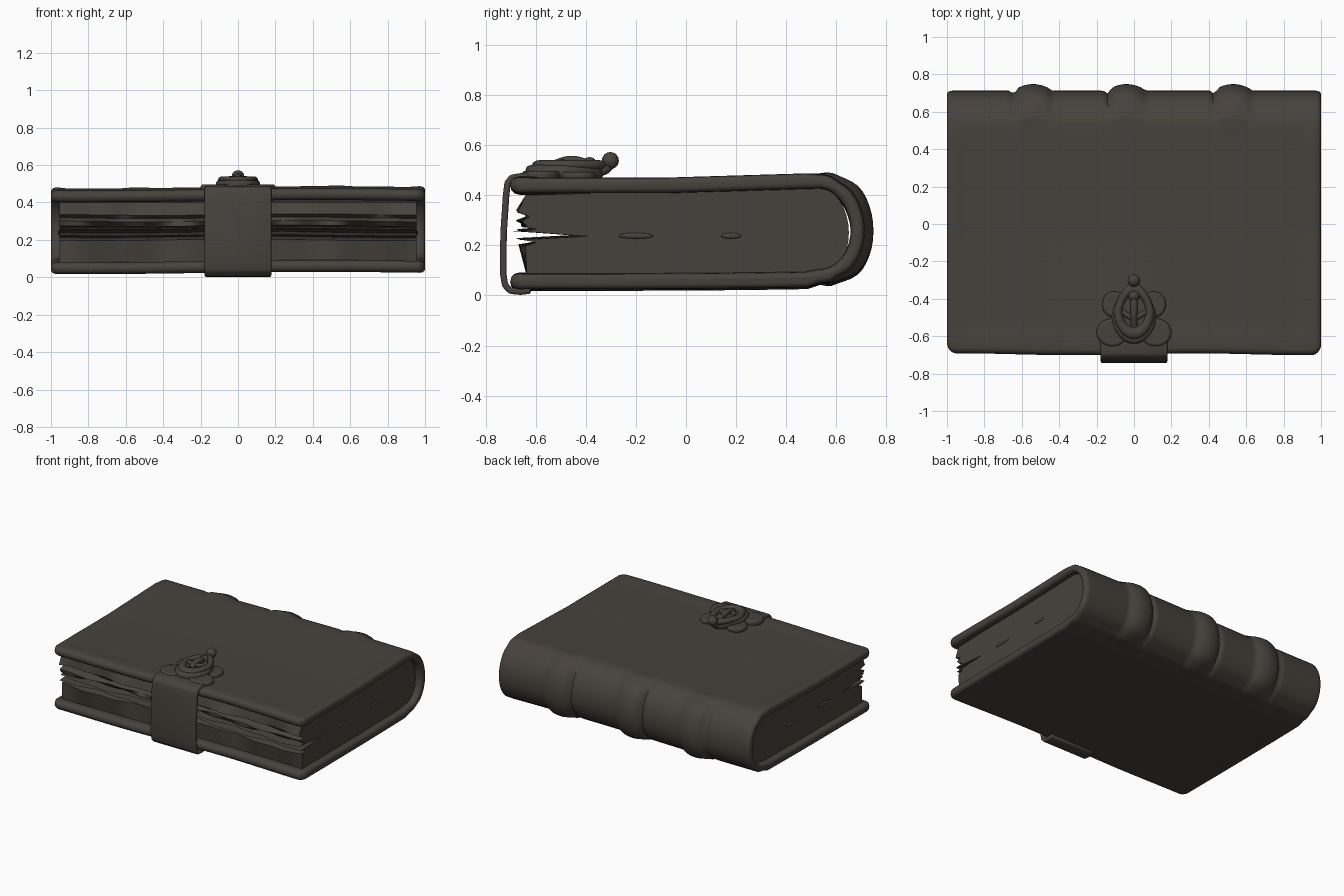
import bpy
import bmesh
import math
from mathutils import Vector

cube = bpy.data.objects.get("Cube")
if cube:
    bpy.data.objects.remove(cube)

leather = bpy.data.materials.new("dark_umber")
leather.use_nodes = True
COLOUR = (0.062, 0.054, 0.045, 1)
leather.diffuse_color = COLOUR
bsdf = leather.node_tree.nodes["Principled BSDF"]
bsdf.inputs["Base Color"].default_value = COLOUR
bsdf.inputs["Roughness"].default_value = 0.8


def finish(obj, name, angle=40):
    obj.name = name
    obj.data.materials.clear()
    obj.data.materials.append(leather)
    bpy.ops.object.select_all(action="DESELECT")
    obj.select_set(True)
    bpy.context.view_layer.objects.active = obj
    bpy.ops.object.shade_smooth_by_angle(angle=math.radians(angle))
    return obj


def loft(name, sections, closed=True, angle=40):
    """Skin a row of equal-length sections; closed loops get end caps."""
    bm = bmesh.new()
    rows = [[bm.verts.new(p) for p in s] for s in sections]
    n = len(rows[0])
    for a, b in zip(rows, rows[1:]):
        for i in range(n if closed else n - 1):
            j = (i + 1) % n
            bm.faces.new((a[i], a[j], b[j], b[i]))
    if closed:
        bm.faces.new(rows[0])
        bm.faces.new(rows[-1])
    bmesh.ops.recalc_face_normals(bm, faces=bm.faces)
    mesh = bpy.data.meshes.new(name)
    bm.to_mesh(mesh)
    bm.free()
    obj = bpy.data.objects.new(name, mesh)
    bpy.context.collection.objects.link(obj)
    return finish(obj, name, angle)


def bump(v, centre, width):
    d = abs(v - centre) / width
    return math.cos(d * math.pi / 2) ** 0.7 if d < 1 else 0


def lerp(a, b, t):
    return a + (b - a) * t


# Cover: two boards joined by a rounded spine, swept across the width
BANDS = (-0.54, -0.04, 0.53)


def cover_section(x):
    end = 1 - abs(x)
    rounding = math.sqrt(max(0, 1 - (1 - min(end / 0.028, 1)) ** 2))
    half = 0.006 + 0.022 * rounding
    front = -0.665 + 0.03 * (1 - min(end / 0.05, 1)) ** 2 + 0.005 * math.sin(5 * x)
    sway = 0.006 * math.sin(2.5 * x + 0.5)
    boards, line = 24, []
    for i in range(boards):
        t = i / boards
        line.append((lerp(front, 0.53, t), 0.058 + 0.008 * t ** 3 + sway, 0))
    for i in range(25):
        a = -math.pi / 2 + math.pi * i / 24
        rise = 0.189 + 0.008 * math.sin(a)
        line.append((0.53 + 0.155 * math.cos(a), 0.256 + rise * math.sin(a) + sway, math.cos(a)))
    for i in range(1, boards + 1):
        t = i / boards
        line.append((lerp(0.53, front, t), 0.453 - 0.018 * min(t * 2, 1) + sway, 0))
    outer, inner = [], []
    band = sum(bump(x, c, 0.1) for c in BANDS)
    nick = sum(bump(x, c - 0.1, 0.02) for c in BANDS)
    for i, (y, z, spine) in enumerate(line):
        p, q = line[max(i - 1, 0)], line[min(i + 1, len(line) - 1)]
        d = Vector((q[0] - p[0], q[1] - p[1])).normalized()
        normal = Vector((d.y, -d.x))
        rim = 0.007 * max(bump(y, front, 0.09), bump(end, 0, 0.09))
        joint = 0.006 * bump(y, 0.6, 0.03) if spine else 0
        lift = rim * (spine == 0) - joint + (0.035 * band - 0.015 * nick) * min(1, spine * 1.3)
        outer.append(Vector((y, z)) + normal * (half + lift))
        inner.append(Vector((y, z)) - normal * half)

    # Half-round edge closing one board from point a to point b
    def edge(a, b):
        mid, r = (a + b) / 2, (a - b) / 2
        return [mid + r * math.cos(k * math.pi / 6) + Vector((-r.length, 0)) * math.sin(k * math.pi / 6)
                for k in range(1, 6)]

    loop = outer + edge(outer[-1], inner[-1]) + inner[::-1] + edge(inner[0], outer[0])
    return [(x, p.x, p.y) for p in loop]


steps = [-1, -0.998, -0.993, -0.985] + [-0.97 + 1.94 * i / 110 for i in range(111)] + [0.985, 0.993, 0.998, 1]
loft("leather_cover", [cover_section(x) for x in steps], angle=60)

# Page block: rounded at the spine, with ragged splits along the fore edge
FORE_EDGE = [(0.4, -0.64), (0.335, -0.66), (0.318, -0.62), (0.3, -0.66), (0.275, -0.64),
             (0.268, -0.58), (0.26, -0.67), (0.24, -0.40), (0.226, -0.66),
             (0.215, -0.58), (0.2, -0.65), (0.075, -0.635)]


def page_section(x):
    pts = []
    for i, (z, y) in enumerate(FORE_EDGE):
        inside = 0 < i < len(FORE_EDGE) - 1
        wave = math.sin(9 * x + i * 1.7) + 0.6 * math.sin(23 * x + i * 2.9)
        pts.append((x, y + 0.012 * wave * inside, z + 0.004 * inside * math.sin(4 * x + 0.15 * i)))
    for i in range(17):
        a = -math.pi / 2 + math.pi * i / 16
        pts.append((x, 0.52 + 0.13 * math.cos(a), 0.25 + 0.185 * math.sin(a)))
    return pts


loft("page_block", [page_section(-0.955 + 1.91 * i / 80) for i in range(81)], angle=30)

# Short tears on the page ends
for side in (-1, 1):
    for y, length in ((-0.2, 0.07), (0.18, 0.04)):
        bpy.ops.mesh.primitive_uv_sphere_add(segments=12, ring_count=8, location=(side * 0.955, y, 0.238))
        tear = bpy.context.object
        tear.scale = (0.008, length, 0.012)
        finish(tear, "page_tear")

# Strap folded round the fore edge
path = [(-0.62, 0.02), (-0.66, 0.015), (-0.70, 0.018), (-0.722, 0.04), (-0.73, 0.09), (-0.728, 0.25),
        (-0.718, 0.4), (-0.712, 0.45), (-0.695, 0.47), (-0.66, 0.475), (-0.6, 0.475)]
strap = loft("strap", [[(x, y, z) for y, z in path] for x in (-0.178, 0, 0.178)], closed=False)
solid = strap.modifiers.new("thickness", "SOLIDIFY")
solid.thickness = 0.026
solid.offset = 0
bevel = strap.modifiers.new("soft_edges", "BEVEL")
bevel.width = 0.008
bevel.segments = 2


# Clasp: lobed plate, egg-shaped boss, ring, crossbar and hook
def disc(name, x, y, z, rx, ry, height):
    bpy.ops.mesh.primitive_cylinder_add(vertices=40, radius=1, depth=1, location=(x, y, z))
    obj = bpy.context.object
    obj.scale = (rx, ry, height)
    bpy.ops.object.transform_apply(location=False, rotation=False, scale=True)
    mod = obj.modifiers.new("rounded", "BEVEL")
    mod.width = height * 0.35
    mod.segments = 3
    return finish(obj, name)


for side in (-1, 1):
    disc("clasp_lower_lobe", side * 0.115, -0.58, 0.477, 0.085, 0.075, 0.04)
    disc("clasp_upper_lobe", side * 0.105, -0.43, 0.475, 0.065, 0.07, 0.035)
boss = disc("clasp_boss", 0, -0.485, 0.492, 0.118, 0.155, 0.055)


def egg(obj):
    for v in obj.data.vertices:
        v.co.x *= 1 - 1.6 * max(v.co.y, 0)


egg(boss)
bpy.ops.mesh.primitive_torus_add(major_segments=48, minor_segments=12, major_radius=0.085,
                                 minor_radius=0.022, location=(0, -0.465, 0.52))
ring = bpy.context.object
ring.scale = (1, 1.4, 0.9)
bpy.ops.object.transform_apply(location=False, rotation=False, scale=True)
egg(ring)
finish(ring, "clasp_ring")


def rod(name, points, radius):
    curve = bpy.data.curves.new(name, "CURVE")
    curve.dimensions = "3D"
    curve.bevel_depth = radius
    curve.bevel_resolution = 3
    curve.use_fill_caps = True
    spline = curve.splines.new("BEZIER")
    spline.bezier_points.add(len(points) - 1)
    for bp, p in zip(spline.bezier_points, points):
        bp.co = p
        bp.handle_left_type = bp.handle_right_type = "AUTO"
    obj = bpy.data.objects.new(name, curve)
    bpy.context.collection.objects.link(obj)
    bpy.ops.object.select_all(action="DESELECT")
    obj.select_set(True)
    bpy.context.view_layer.objects.active = obj
    bpy.ops.object.convert(target="MESH")
    finish(bpy.context.object, name)


rod("clasp_crossbar", [(-0.065, -0.47, 0.525), (0, -0.5, 0.53), (0.065, -0.47, 0.525)], 0.014)
rod("clasp_tongue", [(0, -0.54, 0.515), (0, -0.46, 0.538), (0, -0.38, 0.52)], 0.02)
rod("clasp_hook", [(0, -0.37, 0.5), (0, -0.325, 0.505), (0, -0.3, 0.54)], 0.024)
for name, y, z, r in (("hook_tip", -0.302, 0.538, 0.034), ("tongue_tip", -0.385, 0.522, 0.03)):
    bpy.ops.mesh.primitive_uv_sphere_add(segments=20, ring_count=12, radius=r, location=(0, y, z))
    finish(bpy.context.object, name)
